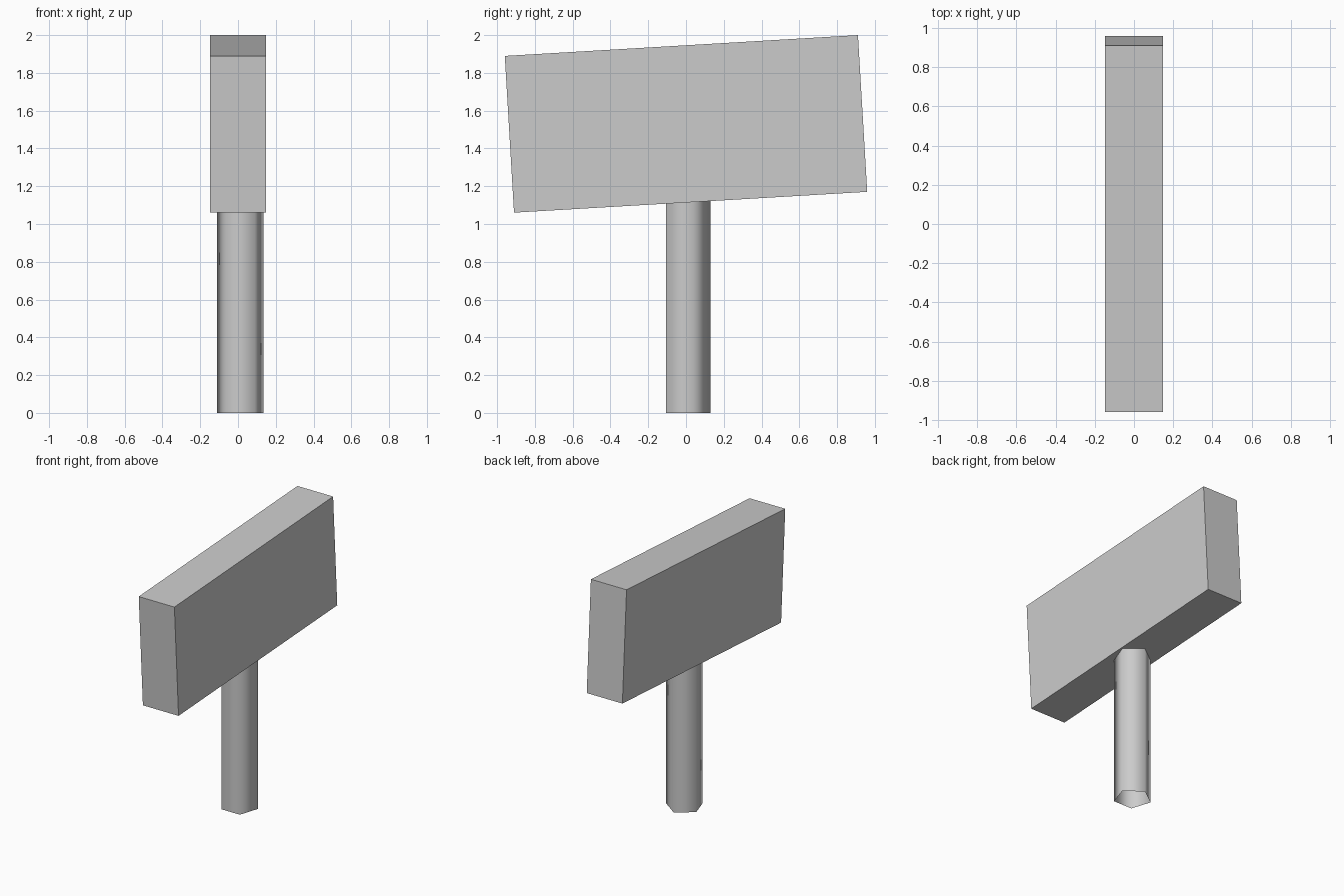
import bpy
import math

if "Cube" in bpy.data.objects:
    bpy.data.objects.remove(bpy.data.objects["Cube"])

# Tilted sign-like block head
bpy.ops.mesh.primitive_cube_add(size=1, location=(0, 0, 1.53),
                                rotation=(math.radians(3.37), 0, 0))
head = bpy.context.object
head.name = "head_block"
head.scale = (0.294, 1.873, 0.831)

# Five-sided open post, smooth shaded, with one corner towards the back
TOP = 1.15
bpy.ops.mesh.primitive_cylinder_add(vertices=5, radius=0.13, depth=TOP,
                                    end_fill_type='NOTHING',
                                    location=(0.012, 0, TOP / 2))
post = bpy.context.object
post.name = "post"
bpy.ops.object.shade_smooth()
